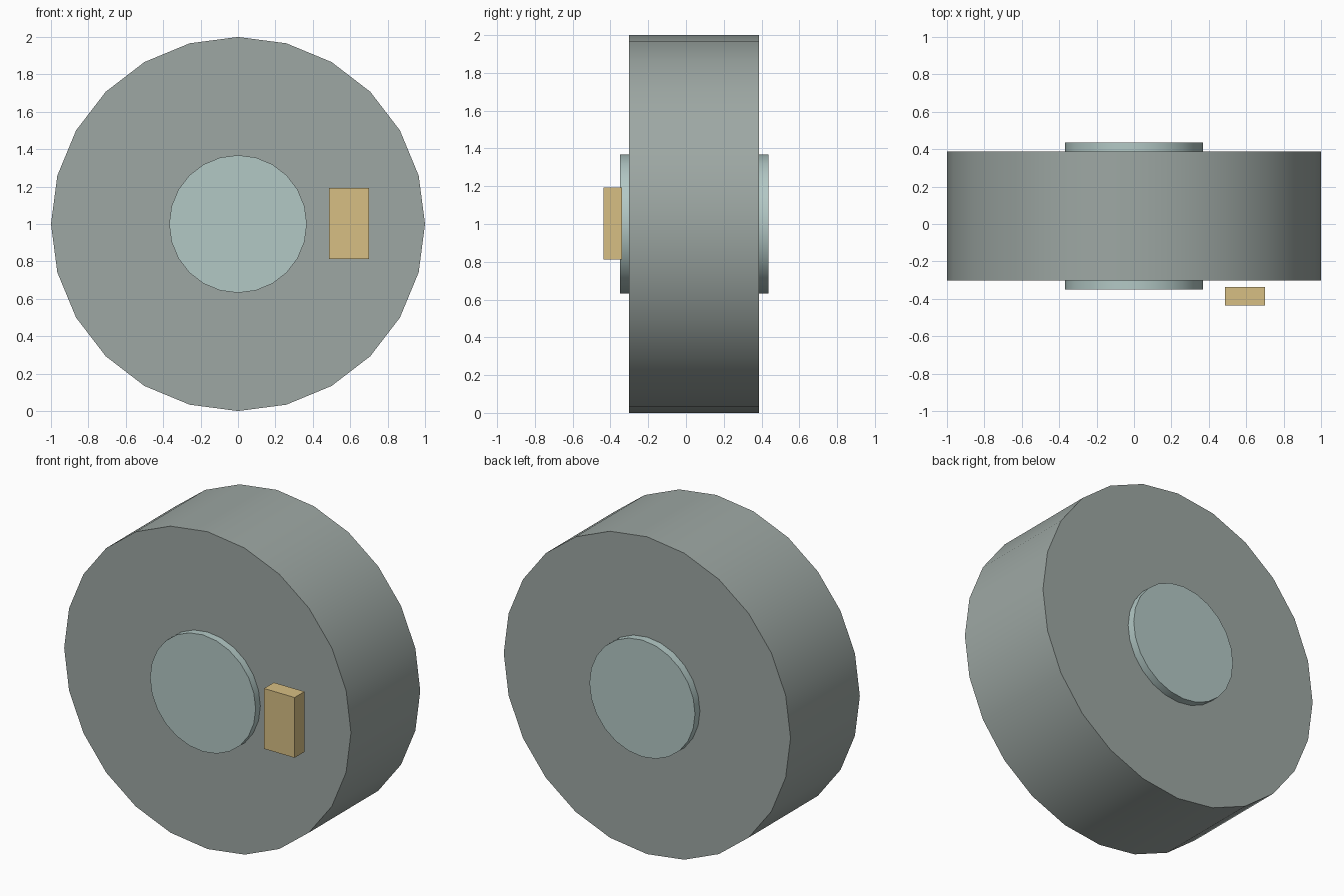
import bpy
import math

if "Cube" in bpy.data.objects:
    bpy.data.objects.remove(bpy.data.objects["Cube"])


def material(name, rgb):
    mat = bpy.data.materials.new(name)
    mat.diffuse_color = (*rgb, 1)
    mat.use_nodes = True
    mat.node_tree.nodes["Principled BSDF"].inputs["Base Color"].default_value = mat.diffuse_color
    return mat


def disc(name, radius, y0, y1, mat):
    """24-sided cylinder lying along y, centred at z = 1."""
    bpy.ops.mesh.primitive_cylinder_add(
        vertices=24, radius=radius, depth=y1 - y0,
        location=(0, (y0 + y1) / 2, 1), rotation=(math.pi / 2, 0, 0))
    obj = bpy.context.object
    obj.name = name
    bpy.ops.object.transform_apply(location=False, rotation=True, scale=True)
    bpy.ops.object.shade_smooth_by_angle(angle=math.radians(30))
    obj.data.materials.append(mat)
    return obj


def box(name, lo, hi, mat):
    bpy.ops.mesh.primitive_cube_add(
        size=1, location=[(a + b) / 2 for a, b in zip(lo, hi)])
    obj = bpy.context.object
    obj.name = name
    obj.scale = [b - a for a, b in zip(lo, hi)]
    bpy.ops.object.transform_apply(location=False, rotation=False, scale=True)
    obj.data.materials.append(mat)
    return obj


# Wide outer wheel
disc("wheel", 1.0, -0.303, 0.387, material("wheel_grey", (0.34, 0.39, 0.37)))

# Hub running through the wheel, slightly proud on both faces
disc("hub", 0.368, -0.35, 0.436, material("hub_pale", (0.45, 0.58, 0.56)))

# Small block hovering just in front of the wheel face
box("front_block", (0.487, -0.436, 0.813), (0.7, -0.338, 1.193),
    material("block_tan", (0.68, 0.52, 0.23)))
